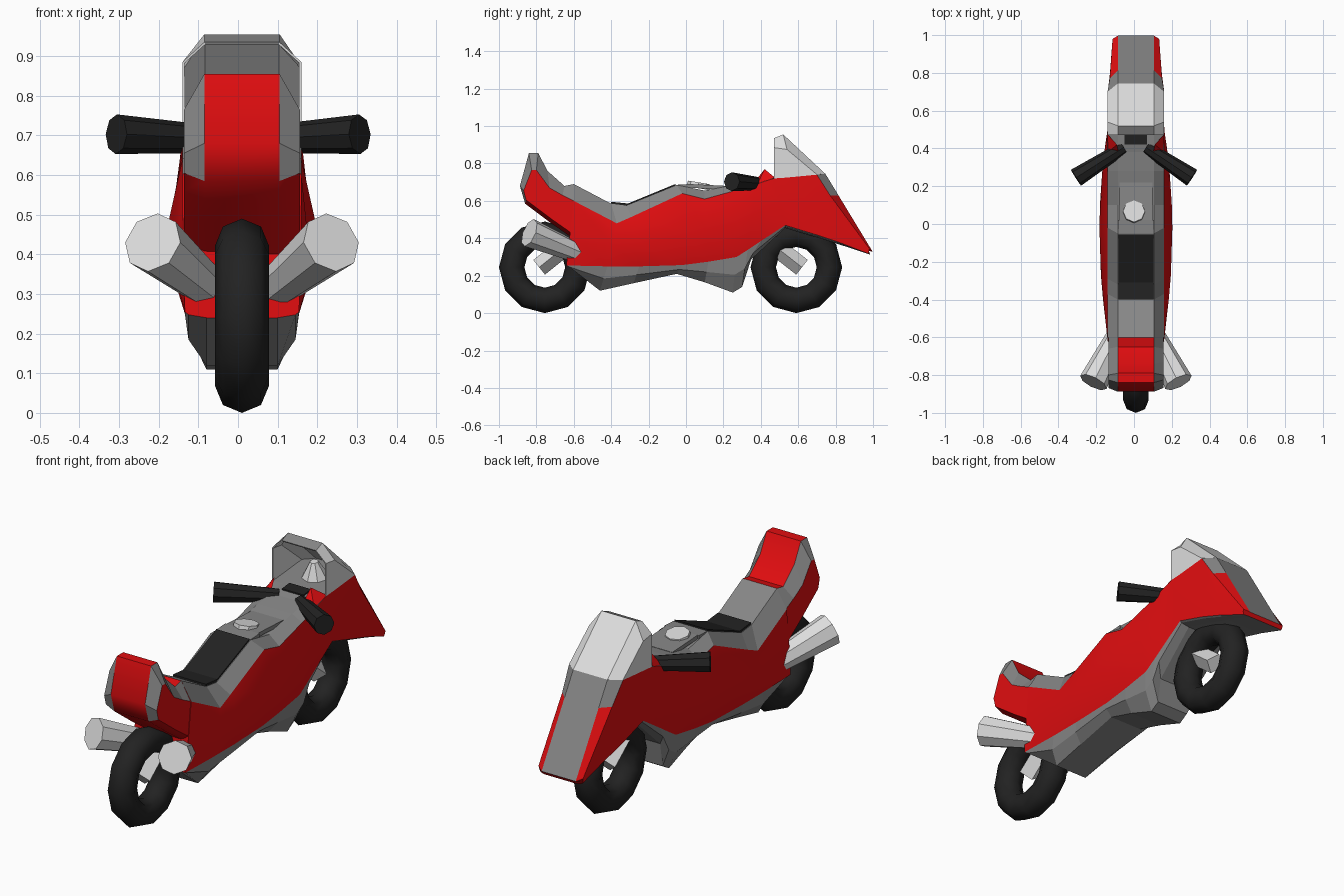
import bpy, bmesh, math
from mathutils import Vector

if "Cube" in bpy.data.objects:
    bpy.data.objects.remove(bpy.data.objects["Cube"])

CX = 0.01   # centre line of the bike
W = 0.095   # half width of the flat top deck


def mat(name, r, g, b):
    m = bpy.data.materials.new(name)
    m.diffuse_color = (r, g, b, 1)
    m.use_nodes = True
    m.node_tree.nodes["Principled BSDF"].inputs["Base Color"].default_value = m.diffuse_color
    return m


RED = mat("red paint", 0.75, 0.004, 0.005)
GREY = mat("mid grey", 0.24, 0.24, 0.24)
LIGHT = mat("light grey", 0.72, 0.72, 0.72)
BLACK = mat("black rubber", 0.016, 0.016, 0.016)


def finish(bm, name, mats, smooth=None):
    """Turn a bmesh into an object; smooth is the sharp-edge angle in degrees."""
    bmesh.ops.remove_doubles(bm, verts=bm.verts, dist=1e-4)
    bmesh.ops.recalc_face_normals(bm, faces=bm.faces)
    me = bpy.data.meshes.new(name)
    bm.to_mesh(me)
    bm.free()
    ob = bpy.data.objects.new(name, me)
    bpy.context.collection.objects.link(ob)
    for m in mats:
        me.materials.append(m)
    if smooth:
        bpy.ops.object.select_all(action='DESELECT')
        ob.select_set(True)
        bpy.context.view_layer.objects.active = ob
        bpy.ops.object.shade_smooth_by_angle(angle=math.radians(smooth))
    return ob


def rod(name, a, b, ra, rb, m, sides=8):
    """Tapered prism from point a to point b."""
    a, b = Vector(a), Vector(b)
    bm = bmesh.new()
    bmesh.ops.create_cone(bm, cap_ends=True, segments=sides, radius1=ra,
                          radius2=rb, depth=(b - a).length)
    bm.transform((b - a).to_track_quat('Z', 'Y').to_matrix().to_4x4())
    bmesh.ops.translate(bm, vec=(a + b) / 2, verts=bm.verts)
    return finish(bm, name, [m])


def hull(name, pts, m):
    bm = bmesh.new()
    for p in pts:
        bm.verts.new(p)
    bmesh.ops.convex_hull(bm, input=bm.verts)
    return finish(bm, name, [m])


def slab(name, y0, y1, z0, z1, half, thick, m):
    """Thin sloping plate across the bike."""
    return hull(name, [(CX + s * half, y, z - t) for s in (-1, 1)
                       for y, z in ((y0, z0), (y1, z1)) for t in (0, thick)], m)


def loft(name, halves, is_grey, caps):
    """Skin mirrored half sections of (y, z, half width), painted by strip."""
    bm = bmesh.new()
    n = len(halves[0])
    rings = [[bm.verts.new((CX + w, y, z)) for y, z, w in h] +
             [bm.verts.new((CX - w, y, z)) for y, z, w in reversed(h)] for h in halves]
    for i in range(len(rings) - 1):
        a, b = rings[i], rings[i + 1]
        for j in range(2 * n):
            k = (j + 1) % (2 * n)
            f = bm.faces.new((a[j], a[k], b[k], b[j]))
            f.material_index = int(is_grey(i, min(j, (2 * n - 2 - j) % (2 * n))))
    for c in caps:
        bm.faces.new(rings[c])
    ob = finish(bm, name, [RED, GREY], 40)
    for p in ob.data.polygons:
        if p.material_index == 1:
            p.use_smooth = False
    return ob


def body_section(s):
    """Top, shoulder, waist, sill, belly side and keel; widths follow from y."""
    top, sh, sill, keel = (Vector(p) for p in s)
    waist = (sh + sill) / 2
    side = (sill + keel) / 2
    taper = 1 - 0.18 * max(0, (sill.x - 0.7) / 0.28)
    bulge = 0.149 + 0.044 * max(0, 1 - (waist.x + 0.04) ** 2 / 0.3)
    widths = (W, .15 * taper, bulge * taper, .144 * taper, .135 * taper, .09)
    return [(p.x, p.y, w) for p, w in zip((top, sh, waist, sill, side, keel), widths)]


# Main fairing, rear to nose: top, shoulder, sill and keel as (y, z)
body = [
    ((-.60, .69), (-.60, .60), (-.64, .255), (-.61, .24)),
    ((-.40, .585), (-.37, .48), (-.42, .25), (-.46, .12)),
    ((-.32, .575), (-.29, .515), (-.25, .25), (-.28, .16)),
    ((-.05, .685), (-.02, .64), (-.02, .257), (-.05, .21)),
    ((.10, .655), (.10, .61), (.12, .275), (.10, .165)),
    ((.28, .69), (.28, .66), (.27, .30), (.25, .11)),
    ((.38, .705), (.38, .69), (.33, .338), (.30, .14)),
    ((.42, .715), (.42, .705), (.40, .385), (.32, .26)),
    ((.47, .72), (.47, .72), (.53, .47), (.53, .455)),
    ((.745, .745), (.70, .74), (.70, .418), (.70, .405)),
    ((.815, .63), (.77, .63), (.82, .378), (.82, .367)),
    ((.997, .33), (.98, .345), (.975, .318), (.985, .313)),
]
# strips: -1/top and 0 deck (red only on the nose), 1-2 panels red, 3+ belly grey
loft("body_fairing", [body_section(s) for s in body],
     lambda i, j: j >= 3 or (j <= 0 and i < 10), (0, -1))

# Tail: top, shoulder and underside as (y, z)
TIP = (-.86, .585)
tail = [
    (TIP, (-.855, .605), TIP),
    ((-.888, .68), (-.868, .655), TIP),
    ((-.84, .855), (-.825, .765), TIP),
    ((-.79, .855), (-.80, .765), (-.80, .54)),
    ((-.74, .76), (-.73, .67), (-.72, .48)),
    ((-.65, .68), (-.66, .63), (-.62, .41)),
    ((-.60, .69), (-.60, .60), (-.60, .395)),
]
loft("tail_fairing", [[(*t, W), (*s, .146), (u[0] + .005, u[1] + .02, .146), (*u, W)]
                      for t, s, u in tail], lambda i, j: j <= 0, (-1,))

# Windscreen: open shell arched over the dash, with a grey rear lip
arch = [
    [(.47, .72, .15), (.47, .885, .15), (.47, .935, W)],
    [(.53, .724, .15), (.54, .875, .15), (.52, .955, W)],
    [(.70, .74, .15), (.70, .741, .15), (.745, .745, W)],
]
bm = bmesh.new()
rows = [[bm.verts.new((CX - w, y, z)) for y, z, w in a] +
        [bm.verts.new((CX + w, y, z)) for y, z, w in reversed(a)] for a in arch]
for i in range(2):
    for j in range(5):
        f = bm.faces.new((rows[i][j], rows[i][j + 1], rows[i + 1][j + 1], rows[i + 1][j]))
        f.material_index = int(i == 0 and j == 2)
screen = finish(bm, "windscreen", [LIGHT, GREY])
screen.modifiers.new("thickness", 'SOLIDIFY').thickness = 0.006

# Dash, seat pad, tank hump and fuel cap
rod("gauge", (CX, .60, .72), (CX, .59, .81), .07, .02, LIGHT)
slab("dash_panel", .42, .48, .722, .728, .06, .02, BLACK)
slab("seat_pad_rear", -.40, -.31, .595, .586, .092, .02, BLACK)
slab("seat_pad_front", -.31, -.055, .586, .691, .092, .02, BLACK)
slab("tank_top_rear", -.05, .02, .686, .69, W, .02, GREY)
slab("tank_top_front", .02, .22, .69, .68, .088, .02, GREY)
rod("fuel_cap", (0, .063, .668), (0, .068, .699), .062, .058, LIGHT)

# Paired exhausts, handlebars and dash fins
for s, side in ((-1, "left"), (1, "right")):
    rod("exhaust_" + side, (CX + s * .085, -.56, .315), (CX + s * .225, -.838, .43),
        .052, .078, LIGHT)
    rod("handlebar_" + side, (CX * .5 + s * .06, .405, .69), (s * .307, .245, .703),
        .034, .05, BLACK)
    hull("dash_fin_" + side, [(CX + s * x, y, z) for x, y, z in
                              ((.15, .475, .725), (.10, .42, .77),
                               (.09, .37, .705), (.15, .38, .685))], RED)

# Wheels with their support arms
for name, y, ay in (("rear", -.755, .24), ("front", .59, -.20)):
    bpy.ops.mesh.primitive_torus_add(major_segments=12, minor_segments=8, major_radius=.177,
                                     minor_radius=.068, location=(CX, y, .245),
                                     rotation=(0, math.pi / 2, 0))
    tyre = bpy.context.object
    tyre.name = name + "_tyre"
    tyre.data.materials.append(BLACK)
    bpy.ops.object.shade_smooth_by_angle(angle=math.radians(60))
    d = math.copysign(1, ay)
    rod(name + "_arm", (CX, y - d * .03, .245), (CX, y + ay, .245 + abs(ay) * .9),
        .05, .05, LIGHT, 4)
